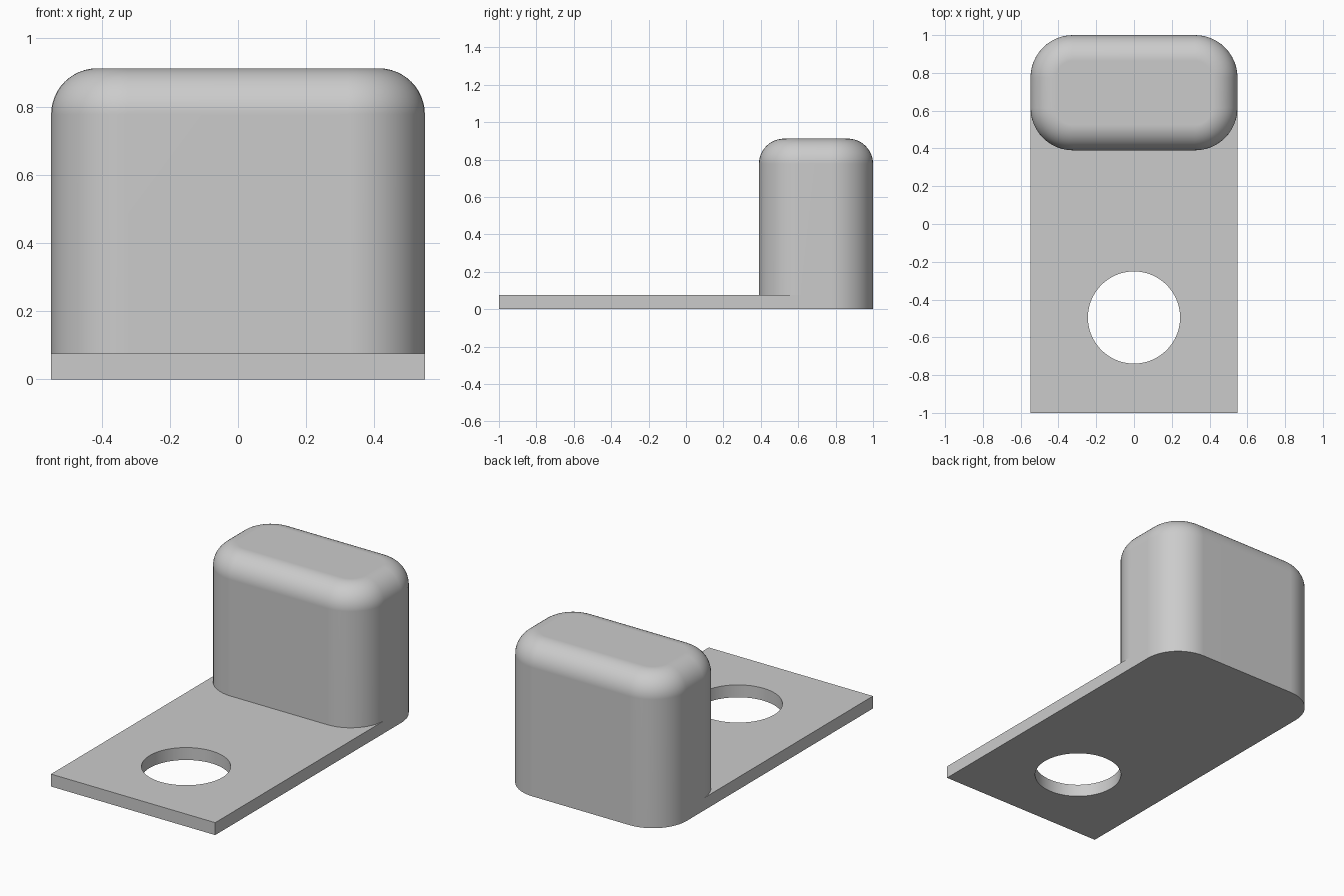
import bpy, bmesh, math

if "Cube" in bpy.data.objects:
    bpy.data.objects.remove(bpy.data.objects["Cube"])

W = 0.548                # half width
T = 0.075                # plate thickness
Y0, Y1, H = 0.39, 1.0, 0.912   # block front, back and height
R, F = 0.225, 0.135      # vertical corner radius, top fillet radius
N, HOLE_N = 12, 64
HOLE_Y, HOLE_R = -0.495, 0.244


def footprint(inset=0.0):
    """Rounded rectangle of the block, counter-clockwise from the right side."""
    pts = []
    for k, (sx, cy) in enumerate([(1, Y1 - R), (-1, Y1 - R), (-1, Y0 + R), (1, Y0 + R)]):
        for i in range(N + 1):
            a = math.pi / 2 * (k + i / N)
            pts.append((sx * (W - R) + (R - inset) * math.cos(a),
                        cy + (R - inset) * math.sin(a)))
    return pts


def add_ring(pts, z):
    return [bm.verts.new((x, y, z)) for x, y in pts]


def bridge(a, b, closed=True):
    n = len(a)
    for i in range(n if closed else n - 1):
        j = (i + 1) % n
        bm.faces.new((a[i], a[j], b[j], b[i]))


def fill(*loops):
    """Fill an outline, leaving any inner loop open as a hole."""
    edges = []
    for loop in loops:
        for i, v in enumerate(loop):
            w = loop[(i + 1) % len(loop)]
            edges.append(bm.edges.get((v, w)) or bm.edges.new((v, w)))
    bmesh.ops.triangle_fill(bm, edges=edges, use_beauty=True)


bm = bmesh.new()
front = [(-W, -1.0), (W, -1.0)]
base = footprint()
back = 2 * N + 3         # points of the block's back half

# Plate: the back end follows the block, the top stops at the block's front
block_foot = add_ring(base, T)
top_front = add_ring(front, T)
top_outline = top_front + [block_foot[-1]] + block_foot[:back]
bottom_outline = add_ring(front + [base[-1]] + base[:back], 0)
bridge(bottom_outline, top_outline)

# Round hole through the plate
circle = [(HOLE_R * math.cos(2 * math.pi * i / HOLE_N),
           HOLE_Y + HOLE_R * math.sin(2 * math.pi * i / HOLE_N)) for i in range(HOLE_N)]
hole_low, hole_high = add_ring(circle, 0), add_ring(circle, T)
bridge(hole_high, hole_low)
fill(bottom_outline, hole_low)
fill(top_front + block_foot[:back - 2:-1], hole_high)

# Upright block with a rounded top edge
prev = block_foot
for i in range(N + 1):
    a = math.pi / 2 * i / N
    ring = add_ring(footprint(F * (1 - math.cos(a))), H - F + F * math.sin(a))
    bridge(prev, ring)
    prev = ring
bm.faces.new(prev)

bmesh.ops.recalc_face_normals(bm, faces=bm.faces)
mesh = bpy.data.meshes.new("plate_with_block")
bm.to_mesh(mesh)
bm.free()
obj = bpy.data.objects.new("plate_with_block", mesh)
bpy.context.collection.objects.link(obj)

# Plain grey
grey = bpy.data.materials.new("light grey")
grey.diffuse_color = (0.6, 0.6, 0.6, 1)
grey.use_nodes = True
grey.node_tree.nodes["Principled BSDF"].inputs["Base Color"].default_value = grey.diffuse_color
mesh.materials.append(grey)

# Smooth curves, sharp edges, flat faces kept flat
bpy.context.view_layer.objects.active = obj
obj.select_set(True)
bpy.ops.object.shade_smooth_by_angle(angle=math.radians(30))
mod = obj.modifiers.new("flat_face_normals", 'WEIGHTED_NORMAL')
mod.keep_sharp = True
